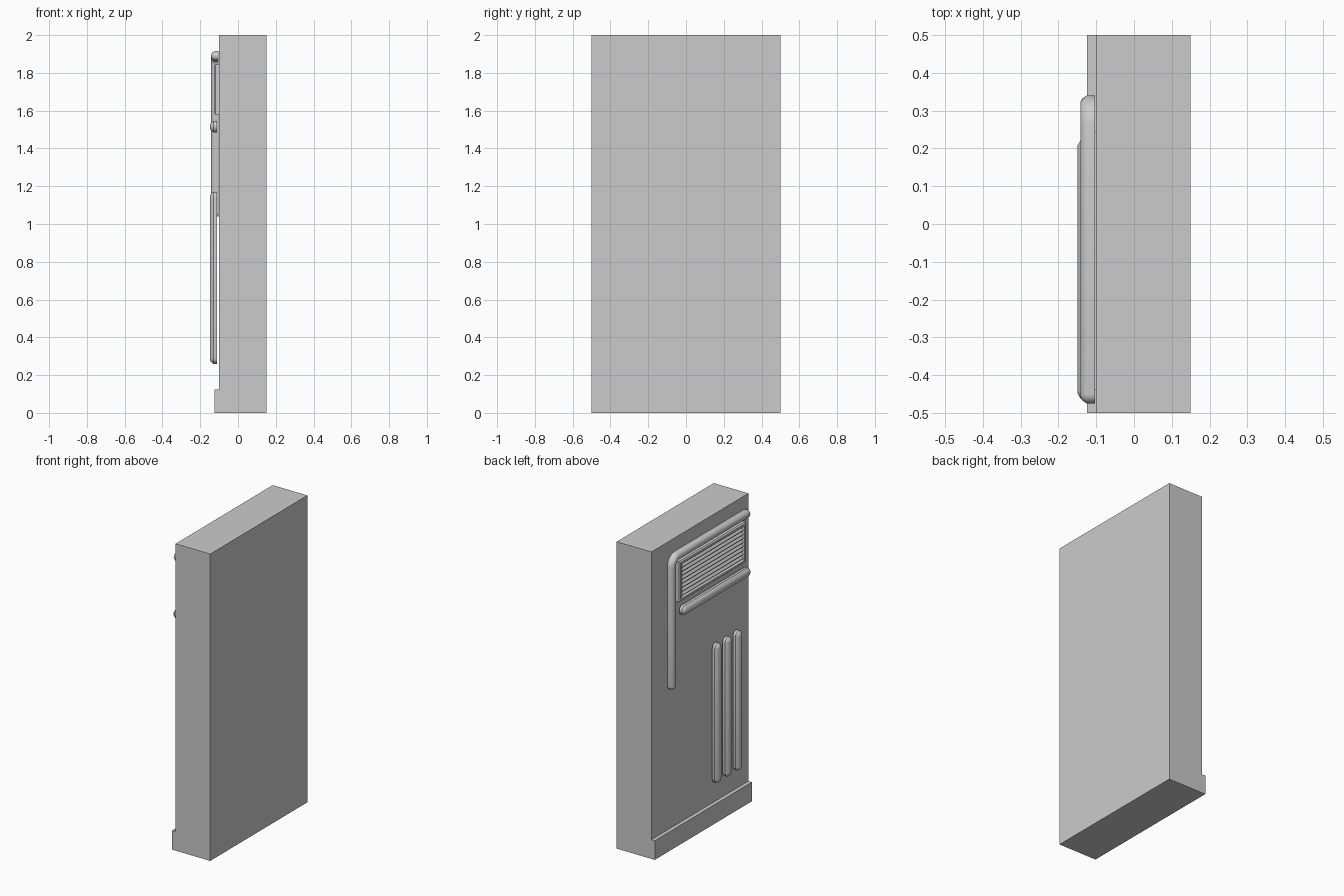
import bpy, bmesh, math
from mathutils import Vector

if "Cube" in bpy.data.objects:
    bpy.data.objects.remove(bpy.data.objects["Cube"])


def make_object(name, bm):
    bmesh.ops.recalc_face_normals(bm, faces=bm.faces)
    me = bpy.data.meshes.new(name)
    bm.to_mesh(me)
    bm.free()
    ob = bpy.data.objects.new(name, me)
    bpy.context.collection.objects.link(ob)
    return ob


def extrude_y(name, profile, y0, y1):
    """Extrude an xz profile along y."""
    bm = bmesh.new()
    a = [bm.verts.new((x, y0, z)) for x, z in profile]
    b = [bm.verts.new((x, y1, z)) for x, z in profile]
    n = len(a)
    bm.faces.new(a)
    bm.faces.new(b[::-1])
    for i in range(n):
        j = (i + 1) % n
        bm.faces.new((a[i], b[i], b[j], a[j]))
    return make_object(name, bm)


def outline(path, r, steps=8):
    """Round-ended outline around a centre line in the yz plane."""
    pts = [Vector(p) for p in path]

    def side(ps):
        out = []
        for i, p in enumerate(ps):
            d = (ps[min(i + 1, len(ps) - 1)] - ps[max(i - 1, 0)]).normalized()
            out.append(p + Vector((-d.y, d.x)) * r)
        d = (ps[-1] - ps[-2]).normalized()
        nrm = Vector((-d.y, d.x))
        for k in range(1, steps):
            t = math.pi * k / steps
            out.append(ps[-1] + (nrm * math.cos(t) + d * math.sin(t)) * r)
        return out
    return side(pts) + side(pts[::-1])


def raised_strip(name, path, layers):
    """Stack round-ended outlines; layers are (x, radius)."""
    bm = bmesh.new()
    rings = [[bm.verts.new((x, p.x, p.y)) for p in outline(path, r)] for x, r in layers]
    n = len(rings[0])
    for a, b in zip(rings, rings[1:]):
        for i in range(n):
            j = (i + 1) % n
            bm.faces.new((a[i], a[j], b[j], b[i]))
    bm.faces.new(rings[0])
    bm.faces.new(rings[-1])
    ob = make_object(name, bm)
    bpy.context.view_layer.objects.active = ob
    ob.select_set(True)
    bpy.ops.object.shade_smooth_by_angle(angle=math.radians(35))
    ob.select_set(False)
    return ob


# Wall slab with projecting plinth
extrude_y("wall_panel", [(-0.125, 0), (0.15, 0), (0.15, 2), (-0.10, 2),
                         (-0.10, 0.125), (-0.125, 0.125)], -0.5, 0.5)

# Bent pipe: up the side, round the elbow and along the top
R = 0.05
elbow = [(0.265 + R * math.cos(t), 1.84 + R * math.sin(t))
         for t in (math.pi / 2 * k / 6 for k in range(7))]
raised_strip("corner_pipe", [(0.315, 1.065)] + elbow + [(-0.45, 1.89)],
             [(-0.103, 0.025), (-0.125, 0.025), (-0.136, 0.018), (-0.142, 0.008)])

# Rounded rail and three upright ribs
dome = [(-0.112, 0.03), (-0.130, 0.03), (-0.142, 0.021), (-0.149, 0.009)]
raised_strip("lower_rail", [(0.20, 1.515), (-0.44, 1.515)], dome)
for i in range(3):
    y = -0.14 - 0.107 * i
    raised_strip(f"rib_{i + 1}", [(y, 0.29), (y, 1.14)], dome)

# Vent frame with a sloped outer edge, one loop of four mitred sides
Y0, Y1, Z0, Z1 = -0.44, 0.245, 1.58, 1.845
section = [(-0.10, 0), (-0.120, 0), (-0.128, 0.007), (-0.128, 0.02), (-0.112, 0.028), (-0.10, 0.028)]
bm = bmesh.new()
loops = []
for x, d in section:
    loops.append([bm.verts.new((x, y, z)) for y, z in
                  ((Y0 + d, Z0 + d), (Y1 - d, Z0 + d), (Y1 - d, Z1 - d), (Y0 + d, Z1 - d))])
for k in range(len(loops)):
    a, b = loops[k], loops[(k + 1) % len(loops)]
    for i in range(4):
        j = (i + 1) % 4
        bm.faces.new((a[i], a[j], b[j], b[i]))
make_object("vent_frame", bm)

# Tilted louvres
count = 8
pitch = (Z1 - Z0 - 0.056) / count
for i in range(count):
    z = Z0 + 0.028 + pitch * i
    extrude_y(f"louvre_{i + 1}", [(-0.10, z + pitch), (-0.104, z + pitch), (-0.122, z + 0.007),
                                  (-0.120, z + 0.002), (-0.10, z + 0.012)],
              Y0 + 0.024, Y1 - 0.024)
